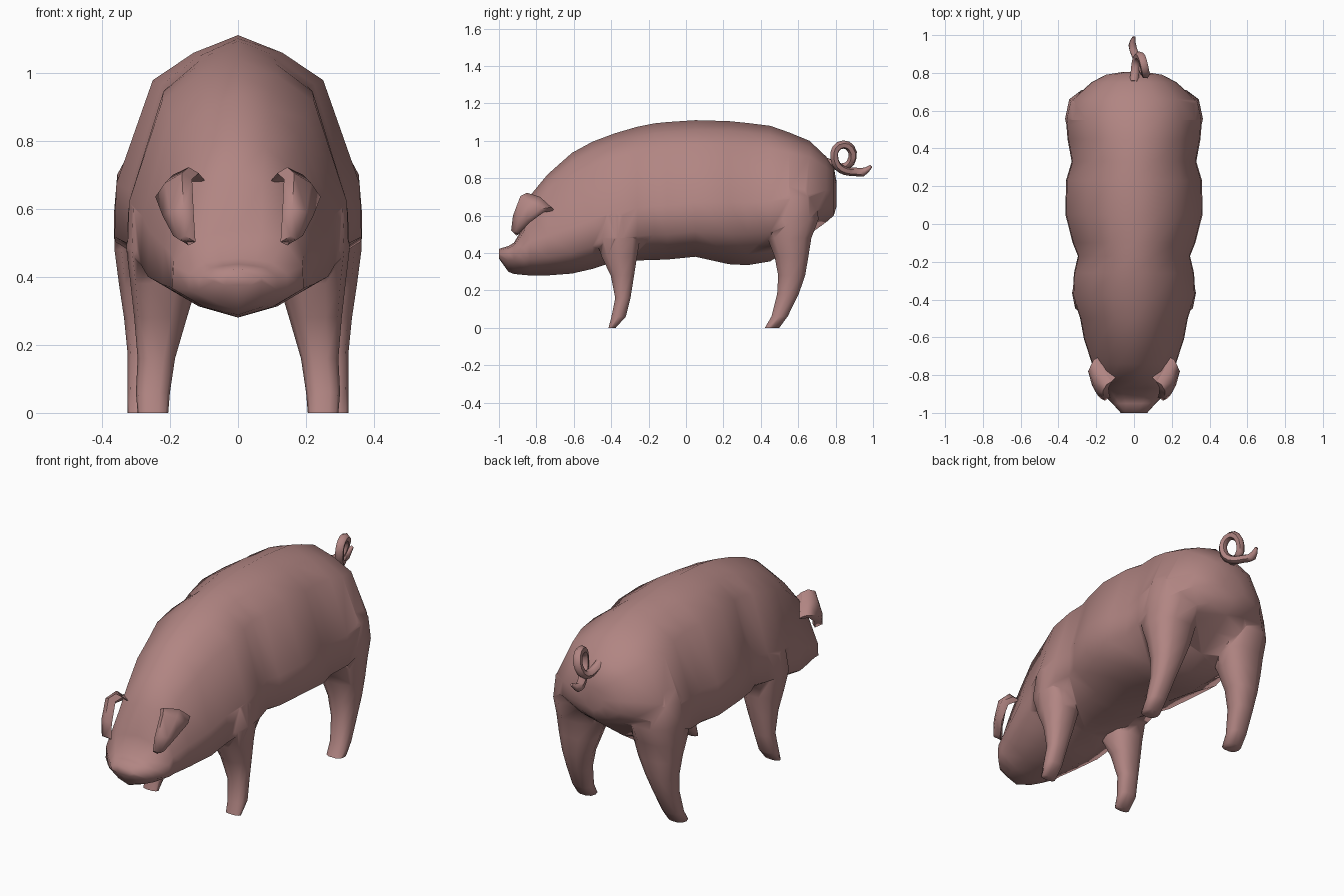
import bpy, bmesh, math
from mathutils import Vector

if "Cube" in bpy.data.objects:
    bpy.data.objects.remove(bpy.data.objects["Cube"])

skin = bpy.data.materials.new("dusky pink skin")
skin.diffuse_color = (0.44, 0.235, 0.225, 1)
skin.use_nodes = True
skin.node_tree.nodes["Principled BSDF"].inputs["Base Color"].default_value = skin.diffuse_color


def make_object(name, rings):
    """Skin a list of closed rings of points and cap both ends."""
    bm = bmesh.new()
    loops = [[bm.verts.new(p) for p in ring] for ring in rings]
    for a, b in zip(loops, loops[1:]):
        n = len(a)
        for i in range(n):
            bm.faces.new((a[i], a[(i + 1) % n], b[(i + 1) % n], b[i]))
    bm.faces.new(loops[0])
    bm.faces.new(loops[-1])
    bmesh.ops.recalc_face_normals(bm, faces=bm.faces)
    mesh = bpy.data.meshes.new(name)
    bm.to_mesh(mesh)
    bm.free()
    mesh.materials.append(skin)
    ob = bpy.data.objects.new(name, mesh)
    bpy.context.collection.objects.link(ob)
    return ob


def activate(ob):
    bpy.ops.object.select_all(action='DESELECT')
    ob.select_set(True)
    bpy.context.view_layer.objects.active = ob


def smooth(ob, angle):
    activate(ob)
    bpy.ops.object.shade_smooth_by_angle(angle=math.radians(angle))


def power(v, p):
    return math.copysign(abs(v) ** p, v)


# Body and head: one twelve-sided profile, scaled along the spine
half = [(0, 1), (.36, .9), (.69, .745), (.985, .16), (1, -.35), (.52, -.78), (0, -1)]
profile = half + [(-x, z) for x, z in reversed(half[1:-1])]
# (y, bottom, top, half width, middle height)
body_sections = [
    (-1.0, .37, .422, .07, .395), (-.95, .30, .437, .115, .395), (-.92, .288, .455, .145, .40),
    (-.87, .283, .54, .193, .41), (-.835, .28, .705, .195, .415), (-.74, .28, .82, .222, .43),
    (-.61, .29, .935, .265, .46), (-.50, .315, .995, .285, .50), (-.38, .355, 1.04, .325, .54),
    (-.26, .36, 1.075, .318, .56), (-.17, .363, 1.093, .297, .57), (-.10, .365, 1.10, .325, .57),
    (.05, .38, 1.11, .363, .59), (.23, .34, 1.105, .36, .59), (.33, .335, 1.095, .33, .59),
    (.45, .355, 1.08, .352, .60), (.55, .42, 1.045, .36, .62), (.66, .50, 1.0, .325, .66),
    (.75, .565, .915, .225, .70), (.79, .60, .86, .15, .71), (.805, .65, .78, .06, .715)]
rings = []
for y, lo, hi, w, mid in body_sections:
    rings.append([(w * x, y, mid + z * ((hi - mid) if z > 0 else (mid - lo))) for x, z in profile])
body = make_object("body", rings)

# Legs: level sections (z, front, back, inner, outer)
leg_sections = {
    "front_leg": [
        (0, -.415, -.375, .205, .295), (.06, -.40, -.32, .20, .30), (.16, -.38, -.295, .185, .295),
        (.28, -.405, -.275, .15, .305), (.38, -.455, -.258, .12, .316), (.48, -.49, -.24, .12, .328),
        (.60, -.46, -.25, .14, .322), (.72, -.40, -.28, .16, .26)],
    "hind_leg": [
        (0, .42, .50, .225, .325), (.06, .455, .545, .22, .325), (.18, .485, .605, .20, .325),
        (.28, .49, .64, .17, .335), (.38, .47, .658, .13, .35), (.48, .43, .675, .10, .363),
        (.58, .40, .715, .08, .365), (.70, .42, .70, .08, .355), (.84, .46, .62, .10, .28)]}
for name, sections in leg_sections.items():
    for side in (-1, 1):
        rings = []
        for z, y0, y1, x0, x1 in sections:
            ring = []
            for i in range(10):
                a = math.tau * i / 10
                ring.append((side * ((x0 + x1) / 2 + (x1 - x0) / 2 * power(math.cos(a), .8)),
                             (y0 + y1) / 2 + (y1 - y0) / 2 * power(math.sin(a), .8), z))
            rings.append(ring)
        leg = make_object(name, rings)
        # Fuse each leg into the body
        mod = body.modifiers.new("fuse", 'BOOLEAN')
        mod.operation, mod.solver, mod.object = 'UNION', 'EXACT', leg
        activate(body)
        bpy.ops.object.modifier_apply(modifier=mod.name)
        bpy.data.objects.remove(leg)
smooth(body, 80)

# Ears: folded flaps, rising from the head then drooping forward
ear_rows = [
    [(.11, -.81, .68), (.14, -.75, .66), (.17, -.70, .62)],
    [(.145, -.85, .722), (.19, -.78, .70), (.215, -.72, .645)],
    [(.165, -.885, .705), (.215, -.84, .675), (.243, -.78, .635)],
    [(.16, -.925, .60), (.20, -.895, .59), (.222, -.855, .58)],
    [(.155, -.935, .52), (.175, -.925, .51), (.19, -.91, .52)]]
for side in (-1, 1):
    rings = []
    for row in ear_rows:
        outer = [Vector((side * x, y, z)) for x, y, z in row]
        inner = [p + Vector((-side * .03, .018, -.018)) for p in reversed(outer)]
        rings.append(outer + inner)
    smooth(make_object("ear", rings), 80)

# Tail: a tapering tube with one curl
path = [(0, .75, .89), (.005, .80, .865), (.012, .86, .865), (.025, .89, .91), (.04, .88, .96),
        (.052, .84, .98), (.06, .80, .955), (.06, .793, .91), (.05, .81, .865),
        (.03, .85, .84), (.005, .90, .835), (-.008, .945, .832), (0, .99, .864)]
curve = bpy.data.curves.new("tail", 'CURVE')
curve.dimensions = '3D'
curve.bevel_depth, curve.bevel_resolution, curve.use_fill_caps = .023, 1, True
curve.resolution_u = 2
spline = curve.splines.new('BEZIER')
spline.bezier_points.add(len(path) - 1)
for i, (point, co) in enumerate(zip(spline.bezier_points, path)):
    point.co = co
    point.handle_left_type = point.handle_right_type = 'AUTO'
    point.radius = .35 if i == len(path) - 1 else 1.0
curve.materials.append(skin)
tail = bpy.data.objects.new("tail", curve)
bpy.context.collection.objects.link(tail)
activate(tail)
bpy.ops.object.convert(target='MESH')
smooth(bpy.context.view_layer.objects.active, 60)
